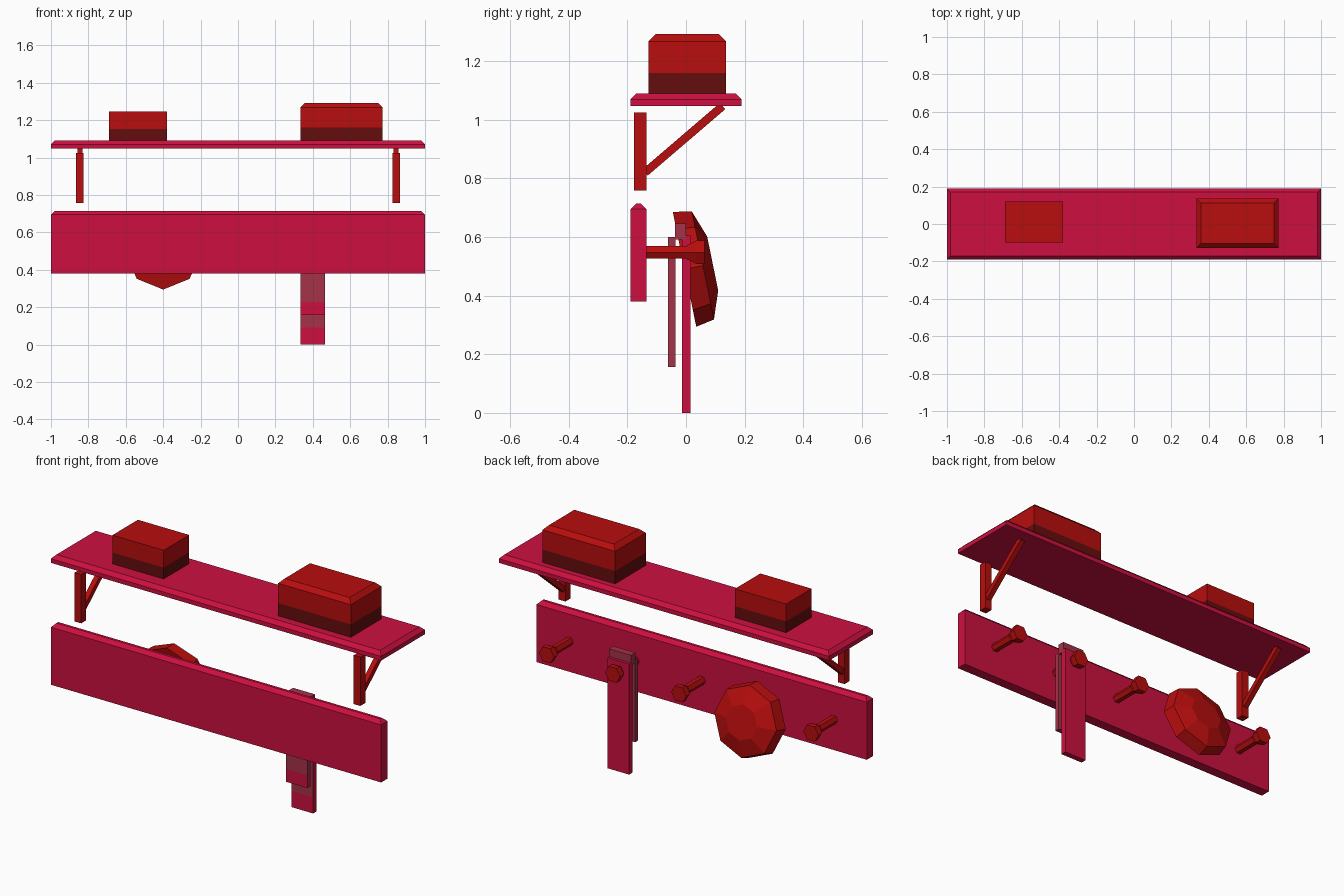
import bpy, bmesh, math
from mathutils import Matrix, Vector

default = bpy.data.objects.get("Cube")
if default:
    bpy.data.objects.remove(default)


def material(name, rgb):
    m = bpy.data.materials.new(name)
    m.use_nodes = True
    m.diffuse_color = (*rgb, 1)
    node = next(n for n in m.node_tree.nodes if n.type == 'BSDF_PRINCIPLED')
    node.inputs["Base Color"].default_value = (*rgb, 1)
    return m


CRIMSON = material("crimson", (0.61, 0.005, 0.051))
RED = material("red", (0.48, 0.004, 0.004))
DARK_RED = material("dark red", (0.13, 0.004, 0.004))
DUSTY_ROSE = material("dusty rose", (0.37, 0.032, 0.065))


def finish(name, bm, *mats):
    bmesh.ops.recalc_face_normals(bm, faces=bm.faces)
    mesh = bpy.data.meshes.new(name)
    bm.to_mesh(mesh)
    bm.free()
    for m in mats:
        mesh.materials.append(m)
    ob = bpy.data.objects.new(name, mesh)
    bpy.context.collection.objects.link(ob)
    return ob


def box(name, xs, ys, zs, mats, chamfer=0, cut=None, rule=None):
    """Box from ranges; optional chamfered top, cut height and colour rule."""
    bm = bmesh.new()
    lo, hi = Vector((xs[0], ys[0], zs[0])), Vector((xs[1], ys[1], zs[1]))
    place = Matrix.Translation((lo + hi) / 2) @ Matrix.Diagonal((*(hi - lo), 1))
    bmesh.ops.create_cube(bm, size=1, matrix=place)
    if chamfer:
        top = max(bm.faces, key=lambda f: f.calc_center_median().z)
        bmesh.ops.bevel(bm, geom=list(top.edges), offset=chamfer, segments=1,
                        affect='EDGES')
    if cut is not None:
        bmesh.ops.bisect_plane(bm, geom=bm.verts[:] + bm.edges[:] + bm.faces[:],
                               plane_co=(0, 0, cut), plane_no=(0, 0, 1))
        bm.normal_update()
        for f in bm.faces:
            f.material_index = int(rule(f))
    return finish(name, bm, *mats)


def lathe(name, rings, sides, turn, place, mat):
    """Faceted solid from (radius, distance) rings along local z."""
    bm = bmesh.new()
    loops = []
    for r, d in rings:
        angles = [turn + math.tau * i / sides for i in range(sides)]
        loops.append([bm.verts.new(place @ Vector((r * math.cos(a), r * math.sin(a), d)))
                      for a in angles])
    for a, b in zip(loops, loops[1:]):
        for i in range(sides):
            j = (i + 1) % sides
            bm.faces.new((a[i], a[j], b[j], b[i]))
    bm.faces.new(loops[0])
    bm.faces.new(loops[-1])
    return finish(name, bm, mat)


# Shelf and peg board
box("shelf", (-1, 1), (-0.19, 0.19), (1.047, 1.09), [CRIMSON], 0.02)
box("peg_board", (-1, 1), (-0.19, -0.135), (0.38, 0.715), [CRIMSON], 0.02)

# Shelf brackets with diagonal braces
for side, sx in (("left", 1), ("right", -1)):
    x = 0.845 * sx
    box(side + "_bracket", (x - 0.02, x + 0.02), (-0.178, -0.135), (0.758, 1.025), [RED])
    start, end = Vector((x, -0.14, 0.82)), Vector((x, 0.125, 1.047))
    run = end - start
    brace = box(side + "_brace", (-0.014, 0.014), (-0.014, 0.014),
                (0, run.length), [RED])
    brace.matrix_world = (Matrix.Translation(start)
                          @ Matrix.Rotation(-math.atan2(run.y, run.z), 4, 'X'))


# Storage boxes with a dark lower band
def low(face):
    return face.calc_center_median().z < 1.155


box("small_box", (-0.69, -0.38), (-0.1, 0.12), (1.09, 1.247),
    [RED, DARK_RED], 0, 1.152, low)
box("large_box", (0.333, 0.773), (-0.128, 0.137), (1.09, 1.292),
    [RED, DARK_RED], 0.024, 1.16, low)

# Hexagonal pegs with flared heads
to_back = Matrix.Rotation(-math.pi / 2, 4, 'X')
for n in range(5):
    place = Matrix.Translation((0.8 - 0.4 * n, -0.137, 0.548)) @ to_back
    lathe("peg_%d" % (n + 1),
          [(0.024, 0), (0.024, 0.135), (0.046, 0.172), (0.046, 0.2)],
          6, 0, place, RED)

# Tilted eight-sided cap hanging on a peg
tilt = Matrix.Rotation(-math.pi / 2 + math.atan2(0.2, 0.98), 4, 'X')
lathe("hanging_cap", [(0.2, 0), (0.188, 0.064), (0.094, 0.098)], 8, 0,
      Matrix.Translation((-0.4, -0.005, 0.49)) @ tilt, RED)

# Scarf draped over a peg: front fall, fold and longer back fall
width = (0.333, 0.465)
box("scarf_front", width, (-0.062, -0.036), (0.157, 0.6), [DUSTY_ROSE, CRIMSON], 0,
    0.227, lambda f: f.normal.y < -0.5 and f.calc_center_median().z < 0.227)
box("scarf_fold", width, (-0.038, 0.0), (0.592, 0.647), [DUSTY_ROSE])
box("scarf_back", width, (-0.014, 0.016), (0, 0.605), [CRIMSON, DUSTY_ROSE], 0,
    0.09, lambda f: f.normal.y < -0.5 and f.calc_center_median().z > 0.09)
